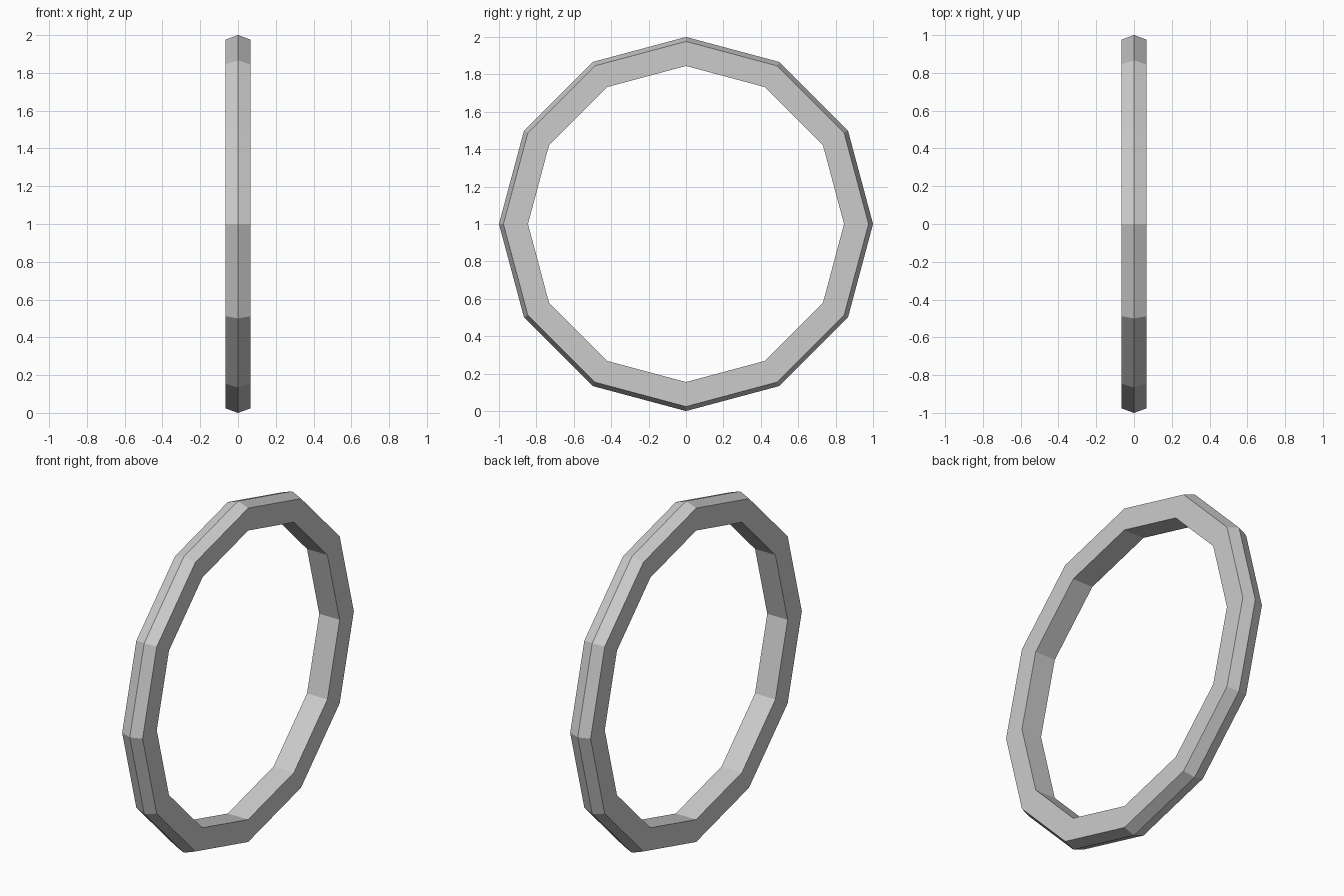
import bpy, bmesh
from math import sin, cos, pi

if "Cube" in bpy.data.objects:
    bpy.data.objects.remove(bpy.data.objects["Cube"])

SIDES = 12
# Ring cross-section as (x, radius): flat inside and sides, shallow ridge outside
PROFILE = [(-0.066, 0.845), (-0.066, 0.976), (0.0, 1.0), (0.066, 0.976), (0.066, 0.845)]

# Sweep the profile around the x axis
bm = bmesh.new()
rings = []
for i in range(SIDES):
    a = 2 * pi * i / SIDES
    rings.append([bm.verts.new((x, r * cos(a), 1 + r * sin(a))) for x, r in PROFILE])

n = len(PROFILE)
for i in range(SIDES):
    p, q = rings[i], rings[(i + 1) % SIDES]
    for j in range(n):
        k = (j + 1) % n
        bm.faces.new((p[j], p[k], q[k], q[j]))
bmesh.ops.recalc_face_normals(bm, faces=bm.faces)

# Faceted ring
mesh = bpy.data.meshes.new("ring")
bm.to_mesh(mesh)
bm.free()
bpy.context.collection.objects.link(bpy.data.objects.new("ring", mesh))
